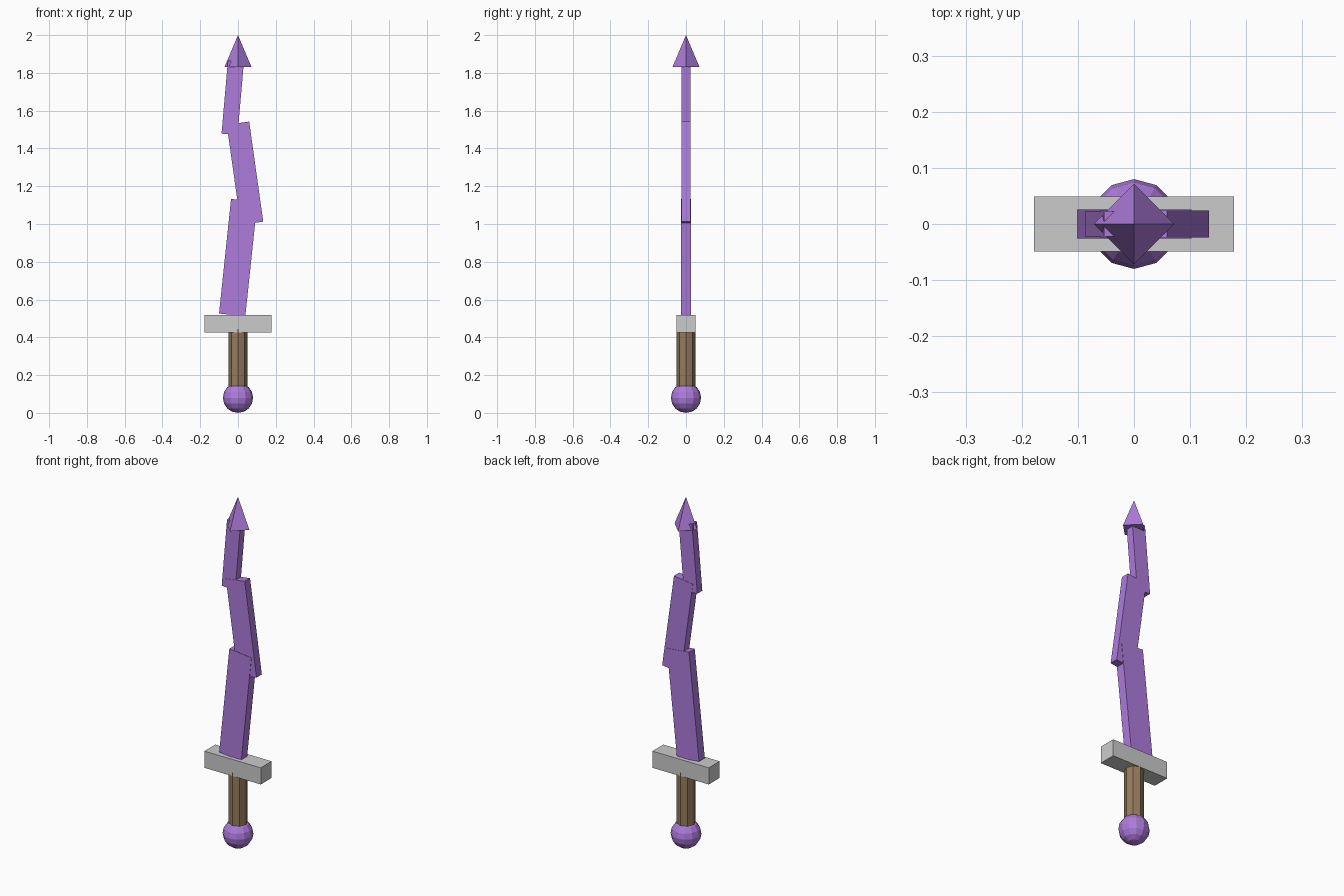
import bpy
from math import radians

if "Cube" in bpy.data.objects:
    bpy.data.objects.remove(bpy.data.objects["Cube"])


def material(name, rgb):
    m = bpy.data.materials.new(name)
    m.diffuse_color = (*rgb, 1)
    m.use_nodes = True
    m.node_tree.nodes["Principled BSDF"].inputs["Base Color"].default_value = m.diffuse_color
    return m


purple = material("purple_crystal", (0.42, 0.20, 0.72))
brown = material("brown_grip", (0.30, 0.20, 0.11))


def finish(name, mat=None):
    ob = bpy.context.object
    ob.name = name
    if mat:
        ob.data.materials.append(mat)
    return ob


def box(name, centre, size, tilt=0, mat=None):
    bpy.ops.mesh.primitive_cube_add(size=1, location=centre, rotation=(0, radians(tilt), 0))
    ob = finish(name, mat)
    ob.scale = size
    return ob


# Pommel: low-poly ball
bpy.ops.mesh.primitive_uv_sphere_add(segments=12, ring_count=8, radius=0.08, location=(0, 0, 0.08))
finish("pommel", purple)

# Grip: eight-sided handle
bpy.ops.mesh.primitive_cylinder_add(vertices=8, radius=0.05, depth=0.32, location=(0, 0, 0.285))
finish("grip", brown)

# Crossguard
box("guard", (0, 0, 0.472), (0.356, 0.098, 0.095))

# Zigzag blade: three overlapping tilted slabs
blade = [
    ("blade_lower", 0.001, 0.822, 0.14, 0.052, 0.61, 6),
    ("blade_middle", 0.037, 1.269, 0.12, 0.048, 0.535, -8),
    ("blade_upper", -0.028, 1.668, 0.085, 0.045, 0.388, 5),
]
for name, x, z, width, thick, length, tilt in blade:
    box(name, (x, 0, z), (width, thick, length), tilt, purple)

# Tip: four-sided pyramid with corners on the axes
bpy.ops.mesh.primitive_cone_add(vertices=4, radius1=0.072, depth=0.17, location=(0, 0, 1.915))
finish("blade_tip", purple)
